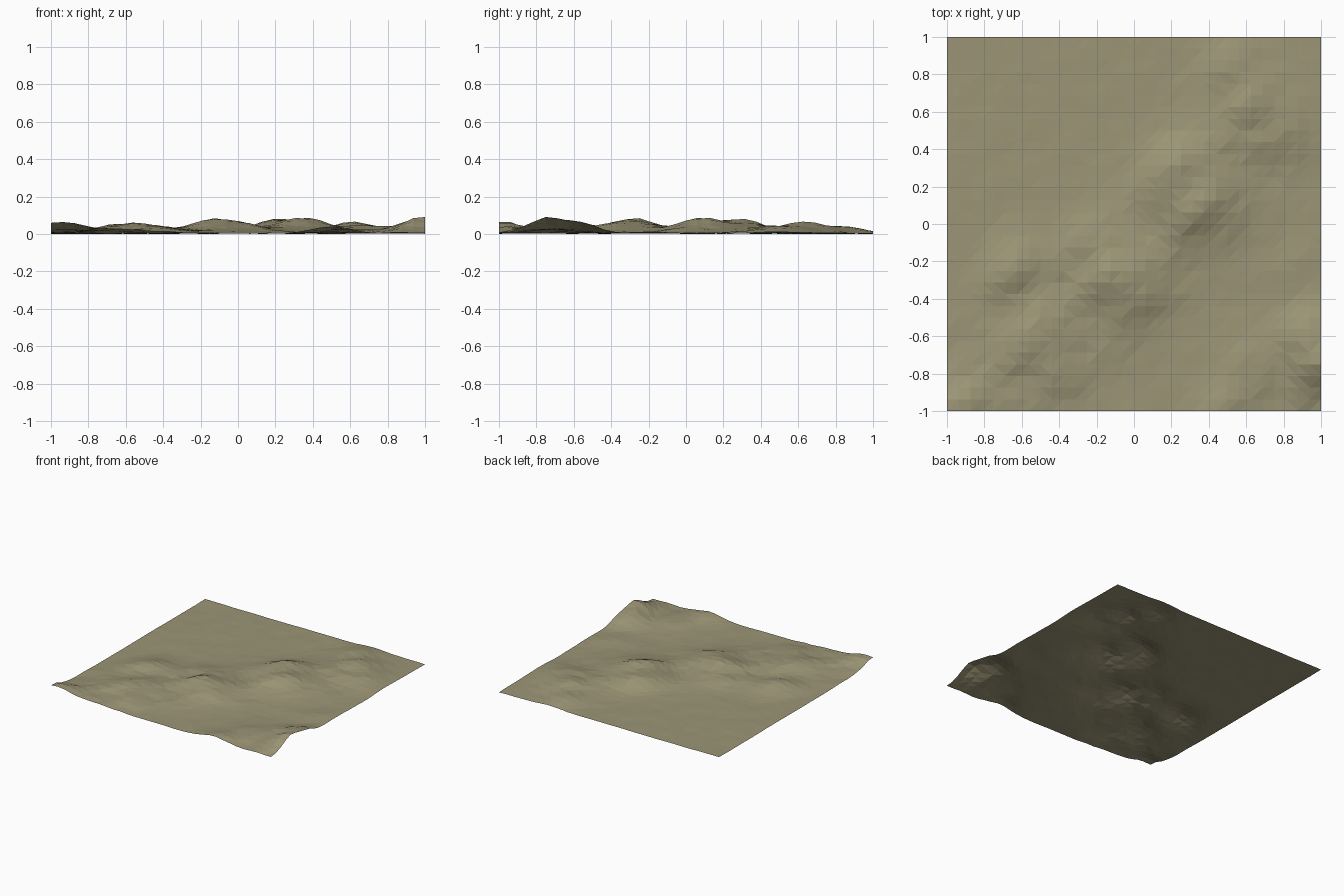
import bpy, bmesh, random
from math import exp
from mathutils import Vector, noise

if "Cube" in bpy.data.objects:
    bpy.data.objects.remove(bpy.data.objects["Cube"])

random.seed(4)
N = 32  # grid cells per side

# Hills: x, y, height
HILLS = [
    (.20, .28, .063), (.34, .10, .062), (.48, .02, .022),
    (-.12, -.27, .052), (-.24, -.08, .026), (.03, -.42, .034), (.12, -.20, .014),
    (-.55, -.60, .042), (-.65, -.24, .050), (-.40, -.82, .018),
    (.62, .65, .043), (.50, .85, .032), (.78, .48, .030), (.40, .42, .012),
    (-.96, -1.0, .047), (.50, -.98, .036), (.62, -.72, .020),
    (1.0, -.75, .080), (.92, -.58, .055), (.88, -.20, .010),
]


def height(x, y):
    s, d = x + y, x - y  # along and across the diagonal ridges
    # broad swell along the diagonal, fading at the far corner
    fade = 1 / (1 + exp((s - 1.45) * 8))
    band = exp(-((d - .15) / .42) ** 2) * fade
    z = .008 + .022 * band
    # hills stretched along the ridges
    for hx, hy, h in HILLS:
        a, b = s - hx - hy, d - hx + hy
        z += h * exp(-(a / .25) ** 2 - (b / .17) ** 2)
    # small ripples, strongest on the swell
    rough = min(1, band + exp(-((d - 1.65) / .35) ** 2) * .6)
    z += noise.noise(Vector((s * 4.5, d * 6, 1.3))) * (.003 + .010 * rough)
    return z + random.uniform(-1, 1) * (.0006 + .0022 * rough)


# Terrain sheet
bm = bmesh.new()
bmesh.ops.create_grid(bm, x_segments=N, y_segments=N, size=1)
for v in bm.verts:
    v.co.z = height(v.co.x, v.co.y)
low = min(v.co.z for v in bm.verts)
for v in bm.verts:
    v.co.z -= low
bmesh.ops.triangulate(bm, faces=bm.faces[:], quad_method='SHORT_EDGE')
mesh = bpy.data.meshes.new("terrain")
bm.to_mesh(mesh)
bm.free()
terrain = bpy.data.objects.new("terrain", mesh)
bpy.context.collection.objects.link(terrain)

mat = bpy.data.materials.new("dry_earth")
mat.diffuse_color = (.33, .30, .18, 1)
mat.use_nodes = True
mat.node_tree.nodes["Principled BSDF"].inputs["Base Color"].default_value = mat.diffuse_color
mesh.materials.append(mat)
